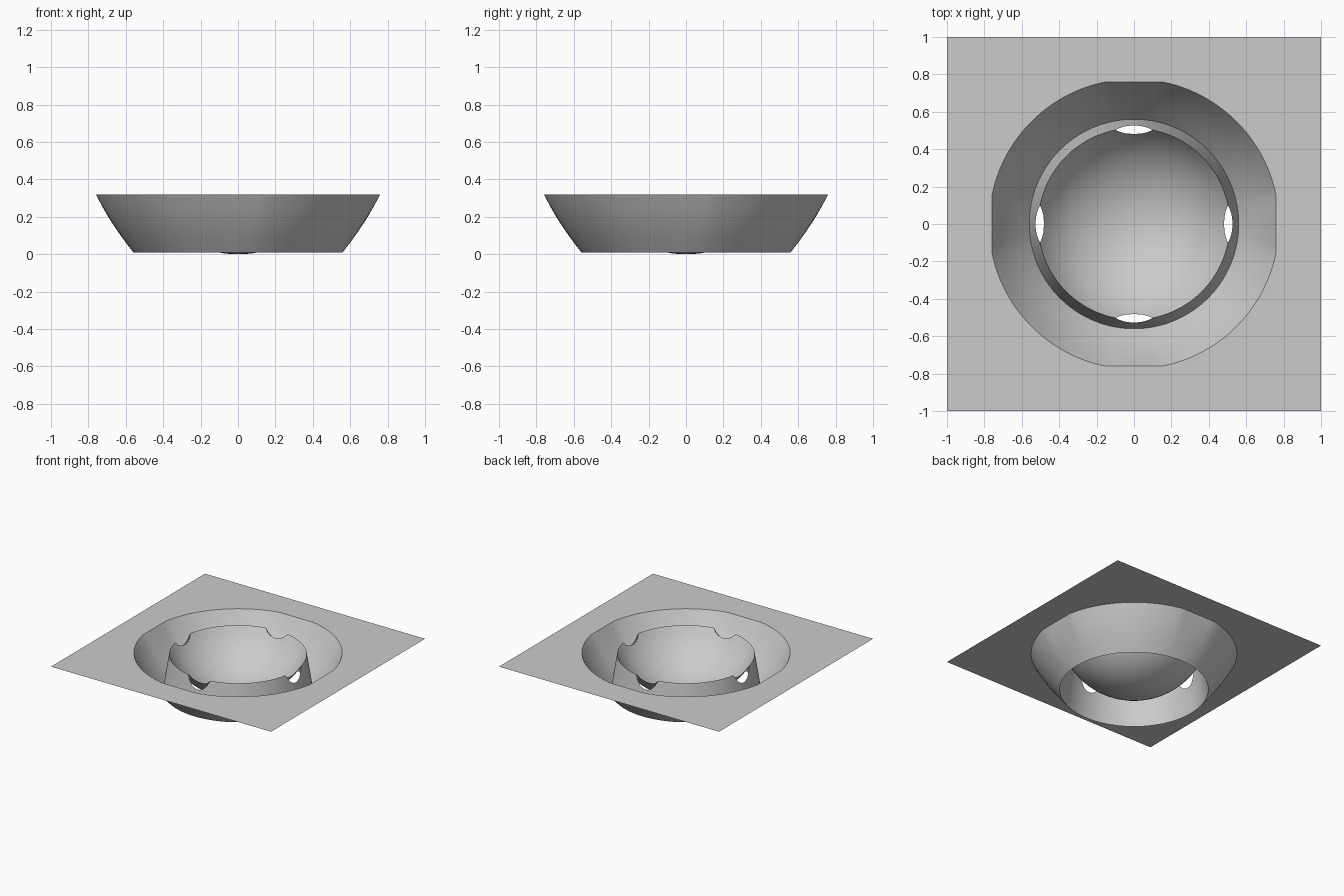
import bpy, bmesh, math

cube = bpy.data.objects.get("Cube")
if cube:
    bpy.data.objects.remove(cube, do_unlink=True)

TOP = 0.32       # height of the flat sheet
BASE = 0.01      # bottom of the circular groove
GROOVE = 0.56    # radius of the groove bottom
RIM = 0.512      # radius of the inner rim
BALL = 0.58      # sphere radius of the bowl
SEGMENTS = 128

grey = bpy.data.materials.new("plain_grey")
grey.use_nodes = True
colour = (0.6, 0.6, 0.6, 1)
grey.diffuse_color = colour
grey.node_tree.nodes["Principled BSDF"].inputs["Base Color"].default_value = colour


def loft(name, ring, steps):
    """Skin rings from outside inwards; ring(t, angle) gives radius, height."""
    bm = bmesh.new()
    rows = []
    for i in range(steps + 1):
        row = []
        for k in range(SEGMENTS):
            a = math.tau * k / SEGMENTS
            r, z = ring(i / steps, a)
            row.append(bm.verts.new((r * math.cos(a), r * math.sin(a), z)))
        rows.append(row)
    for outer, inner in zip(rows, rows[1:]):
        for k in range(SEGMENTS):
            n = (k + 1) % SEGMENTS
            bm.faces.new((outer[k], outer[n], inner[n], inner[k]))
    bmesh.ops.remove_doubles(bm, verts=bm.verts, dist=0.0001)
    mesh = bpy.data.meshes.new(name)
    bm.to_mesh(mesh)
    bm.free()
    mesh.materials.append(grey)
    obj = bpy.data.objects.new(name, mesh)
    bpy.context.collection.objects.link(obj)
    bpy.ops.object.select_all(action="DESELECT")
    obj.select_set(True)
    bpy.context.view_layer.objects.active = obj
    bpy.ops.object.shade_smooth_by_angle(angle=math.radians(35))
    return obj


def square(a, half):
    return half / max(abs(math.cos(a)), abs(math.sin(a)))


def hole(a):
    # round opening, flattened a little on its four sides
    return min(0.775, square(a, 0.76))


def gap(a):
    # lens-shaped slit at each of the four sides of the rim
    d = (a + math.pi / 4) % (math.pi / 2) - math.pi / 4
    return math.sqrt(max(0, 1 - (d / 0.17) ** 2))


def sheet_ring(t, a):
    return square(a, 1) * (1 - t) + hole(a) * t, TOP


def slope_ring(t, a):
    bulge = 0.012 * math.sin(math.pi * t)
    return hole(a) * (1 - t) + GROOVE * t + bulge, TOP * (1 - t) + BASE * t


def ball_height(r):
    return BALL - math.sqrt(BALL ** 2 - r ** 2)


def wall_ring(t, a):
    t *= 1 - 0.3 * gap(a)
    return GROOVE * (1 - t) + RIM * t, BASE * (1 - t) + ball_height(RIM) * t


def bowl_ring(t, a):
    r = (RIM - 0.03 * gap(a)) * (1 - t)
    return r, ball_height(r)


loft("flat_sheet", sheet_ring, 1)
loft("outer_slope", slope_ring, 8)
loft("inner_wall", wall_ring, 4)
loft("bowl", bowl_ring, 20)
